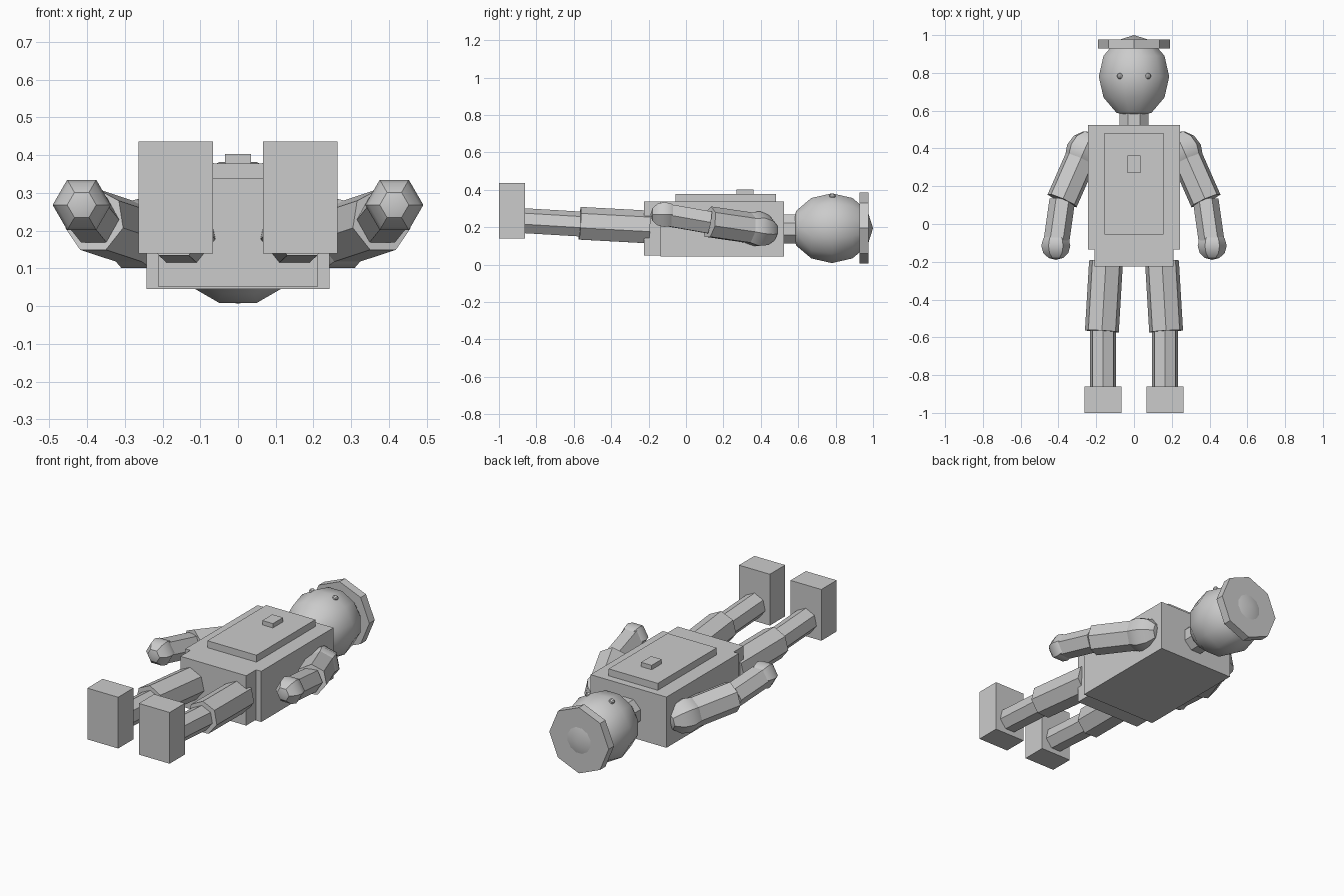
import bpy, bmesh
from math import sin, cos, pi, radians
from mathutils import Vector

if "Cube" in bpy.data.objects:
    bpy.data.objects.remove(bpy.data.objects["Cube"])

grey = bpy.data.materials.new("plain_grey")
grey.use_nodes = True
COLOUR = (0.6, 0.6, 0.6, 1)
grey.diffuse_color = COLOUR
grey.node_tree.nodes["Principled BSDF"].inputs["Base Color"].default_value = COLOUR


def finish(name, bm, smooth=False):
    bmesh.ops.recalc_face_normals(bm, faces=bm.faces)
    mesh = bpy.data.meshes.new(name)
    bm.to_mesh(mesh)
    bm.free()
    mesh.materials.append(grey)
    ob = bpy.data.objects.new(name, mesh)
    bpy.context.collection.objects.link(ob)
    if smooth:
        bpy.ops.object.select_all(action="DESELECT")
        ob.select_set(True)
        bpy.context.view_layer.objects.active = ob
        bpy.ops.object.shade_smooth_by_angle(angle=radians(31))
    return ob


def box(name, xs, ys, zs):
    bm = bmesh.new()
    bmesh.ops.create_cube(bm, size=1)
    for v in bm.verts:
        v.co = [(a + b) / 2 + c * (b - a) for c, (a, b) in zip(v.co, (xs, ys, zs))]
    return finish(name, bm)


def loft(name, start, direction, rings, sides, turn=0, smooth=False):
    """Rings of (distance, radius) along an axis; turn 0 puts a corner on top."""
    axis = Vector(direction).normalized()
    side = axis.cross(Vector((0, 0, 1))).normalized()
    up = side.cross(axis)
    bm = bmesh.new()
    loops = []
    for dist, rad in rings:
        mid = Vector(start) + axis * dist
        if rad < 1e-4:
            loops.append([bm.verts.new(mid)] * sides)
            continue
        angles = [radians(turn) + 2 * pi * i / sides for i in range(sides)]
        loops.append([bm.verts.new(mid + rad * (side * sin(a) + up * cos(a))) for a in angles])
    for lo, hi in zip(loops, loops[1:]):
        for i in range(sides):
            j = (i + 1) % sides
            corners = list(dict.fromkeys((lo[i], lo[j], hi[j], hi[i])))
            bm.faces.new(corners)
    for loop in (loops[0], loops[-1]):
        if loop[0] is not loop[1]:
            bm.faces.new(loop)
    return finish(name, bm, smooth)


def limb(name, a, b, radius, sides, turn=0):
    d = Vector(b) - Vector(a)
    return loft(name, a, d, [(0, radius), (d.length, radius)], sides, turn)


def ball(name, centre, direction, radius, length, sides, steps, turn=0):
    rings = [(-length * cos(pi * i / steps), radius * sin(pi * i / steps))
             for i in range(steps + 1)]
    return loft(name, centre, direction, rings, sides, turn, True)


# Body
box("torso", (-0.243, 0.243), (-0.135, 0.525), (0.045, 0.338))
box("pelvis", (-0.21, 0.21), (-0.225, -0.1), (0.05, 0.338))
box("chest_plate", (-0.157, 0.157), (-0.056, 0.482), (0.3, 0.378))
box("chest_button", (-0.034, 0.034), (0.27, 0.362), (0.37, 0.403))

# Head
limb("neck", (0, 0.5, 0.19), (0, 0.6, 0.19), 0.084, 8, 22.5)
ball("head", (0, 0.78, 0.195), (0, 1, 0), 0.193, 0.22, 12, 6, 15)
limb("hat_brim", (0, 0.928, 0.195), (0, 0.977, 0.195), 0.19, 8)

for label, s in (("left", 1), ("right", -1)):
    ball(label + "_eye", (s * 0.074, 0.783, 0.366), (0, 1, 0), 0.016, 0.016, 8, 6)

    # Arm
    shoulder = Vector((s * 0.265, 0.385, 0.188))
    elbow = Vector((s * 0.38, 0.124, 0.226))
    wrist = Vector((s * 0.414, -0.115, 0.268))
    ball(label + "_shoulder", shoulder, shoulder - elbow, 0.098, 0.11, 7, 6)
    limb(label + "_upper_arm", shoulder, elbow, 0.086, 7)
    limb(label + "_forearm", elbow, wrist, 0.068, 6, 30)
    ball(label + "_hand", wrist, (0, -1, 0), 0.077, 0.075, 6, 6, 30)

    # Leg
    limb(label + "_thigh", (s * 0.148, -0.197, 0.197), (s * 0.17, -0.568, 0.217), 0.092, 7)
    limb(label + "_shin", (s * 0.164, -0.55, 0.213), (s * 0.164, -0.87, 0.232), 0.07, 7)
    box(label + "_foot", (s * 0.066, s * 0.263), (-1, -0.86), (0.14, 0.436))
